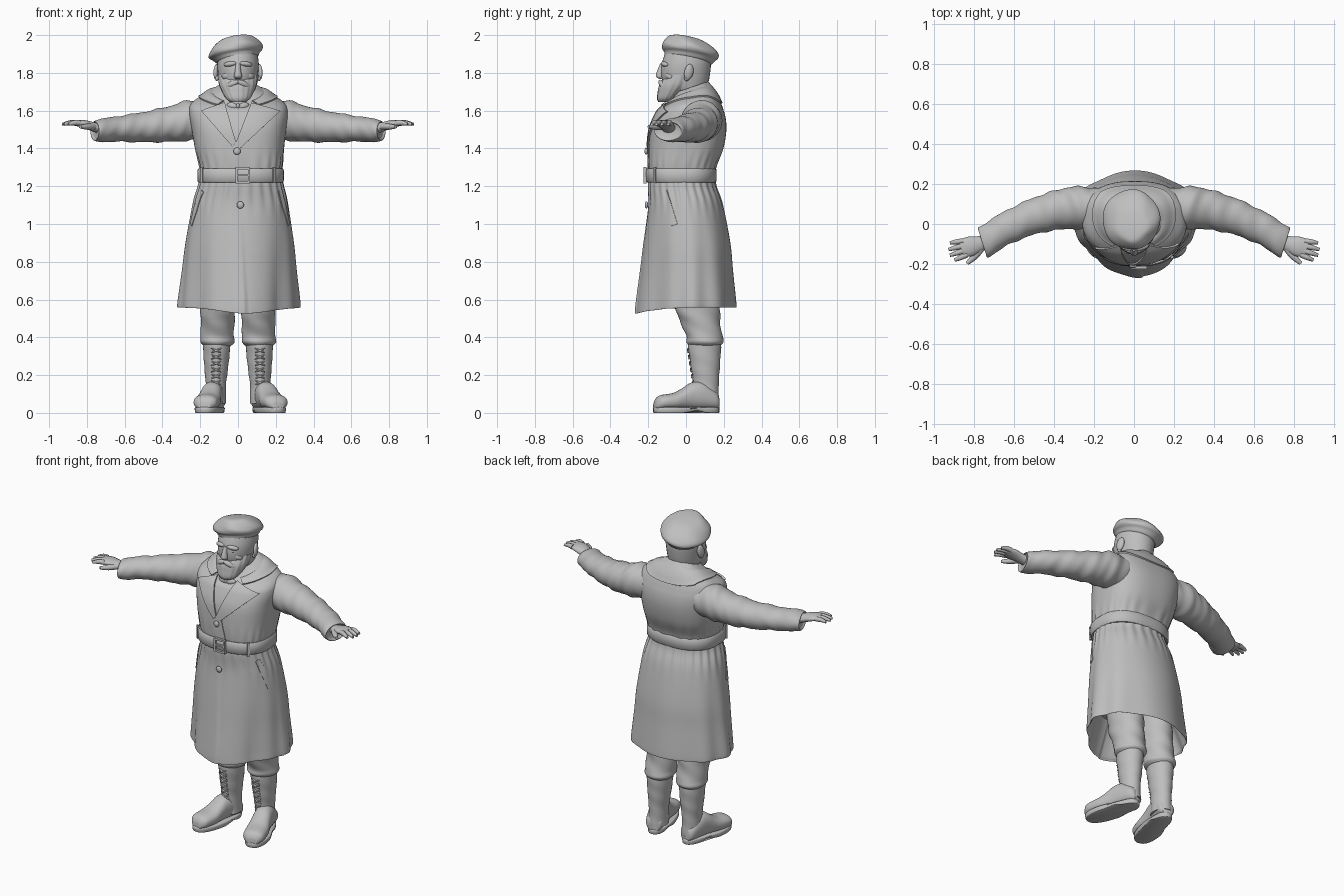
import bpy, bmesh
from math import sin, cos, pi, exp, radians
from mathutils import Vector, Euler
from mathutils.bvhtree import BVHTree

cube = bpy.data.objects.get("Cube")
if cube:
    bpy.data.objects.remove(cube, do_unlink=True)

X, Y, Z = Vector((1, 0, 0)), Vector((0, 1, 0)), Vector((0, 0, 1))
GREY = (.52, .52, .52, 1)
clay = bpy.data.materials.new("grey clay")
clay.use_nodes = True
clay.diffuse_color = GREY
clay.node_tree.nodes["Principled BSDF"].inputs["Base Color"].default_value = GREY


def finish(name, bm, angle=45):
    bmesh.ops.recalc_face_normals(bm, faces=bm.faces[:])
    mesh = bpy.data.meshes.new(name)
    bm.to_mesh(mesh)
    bm.free()
    mesh.materials.append(clay)
    mesh.shade_smooth()
    mesh.set_sharp_from_angle(angle=radians(angle))
    obj = bpy.data.objects.new(name, mesh)
    bpy.context.scene.collection.objects.link(obj)
    return obj


def smooth_keys(keys, steps):
    """Catmull-Rom interpolation of the key sections."""
    out = []
    for i in range(len(keys) - 1):
        quad = [keys[max(0, min(len(keys) - 1, j))] for j in range(i - 1, i + 3)]
        for s in range(steps):
            t = s / steps
            out.append([b + .5 * t * (c - a + t * (2*a - 5*b + 4*c - d + t * (3*(b - c) + d - a)))
                        for a, b, c, d in zip(*quad)])
    return out + [list(keys[-1])]


def loft(name, keys, n=24, steps=4, u=X, v=Y, power=2, wave=None, bend=None):
    """Skin through sections (x, y, z, half size along u, half size along v)."""
    bm, rings = bmesh.new(), []
    for x, y, z, a, b in smooth_keys(keys, steps):
        centre, ring = Vector((x, y, z)), []
        for i in range(n):
            ang = 2 * pi * i / n
            c, s = cos(ang), sin(ang)
            c, s = [abs(k) ** (2 / power) * (1 if k > 0 else -1) for k in (c, s)]
            k = wave(ang, centre) if wave else 1
            p = centre + u * (a * c * k) + v * (b * s * k)
            ring.append(bm.verts.new(bend(p) if bend else p))
        rings.append(ring)
    for r, q in zip(rings, rings[1:]):
        for i in range(n):
            j = (i + 1) % n
            bm.faces.new((r[i], r[j], q[j], q[i]))
    bm.faces.new(rings[0])
    bm.faces.new(rings[-1])
    return finish(name, bm)


def prim(name, loc, size, rot=(0, 0, 0), box=False):
    """Ellipsoid or box with the given half sizes."""
    bm = bmesh.new()
    if box:
        bmesh.ops.create_cube(bm, size=2)
    else:
        bmesh.ops.create_uvsphere(bm, u_segments=20, v_segments=12, radius=1)
    turn = Euler([radians(r) for r in rot]).to_matrix()
    for vert in bm.verts:
        vert.co = turn @ Vector([c * s for c, s in zip(vert.co, size)]) + Vector(loc)
    return finish(name, bm)


def tree_of(obj):
    return BVHTree.FromPolygons([v.co for v in obj.data.vertices],
                                [p.vertices[:] for p in obj.data.polygons])


def project(tree, p, d, lift=.007):
    loc, nor = tree.ray_cast(p, d)[:2]
    if loc is None:
        loc, nor = tree.find_nearest(p)[:2]
    return loc + nor * lift


def sheet(name, point, cols, rows, thick=.009):
    """Thin cloth sheet from a function of two parameters."""
    bm = bmesh.new()
    g = [[bm.verts.new(point(i / cols, j / rows)) for i in range(cols + 1)] for j in range(rows + 1)]
    for j in range(rows):
        for i in range(cols):
            bm.faces.new((g[j][i], g[j][i + 1], g[j + 1][i + 1], g[j + 1][i]))
    bmesh.ops.recalc_face_normals(bm, faces=bm.faces[:])
    bmesh.ops.solidify(bm, geom=bm.faces[:], thickness=thick)
    return finish(name, bm)


def patch(name, tree, corners, d=Y, lift=.007, cols=12, rows=16):
    """Four-cornered sheet laid on a surface along d."""
    a, b, c, e = [Vector(k) for k in corners]
    return sheet(name, lambda s, t: project(tree, a.lerp(b, s).lerp(e.lerp(c, s), t), d, lift), cols, rows)


def front(*pts):
    return [(x, -1, z) for x, z in pts]


# coat skirt: gathered under the belt, narrower in front, hollow at the hem
def skirt_wave(ang, c):
    gather = exp(-((c.z - 1.19) / .1) ** 2)
    drape = max(0, 1.15 - c.z)
    return 1 + .016 * gather * sin(26 * ang + sin(3 * ang)) + .035 * drape * sin(9 * ang + 2 * sin(2 * ang))


def skirt_bend(p):
    if p.y < 0:
        w = max(0, min(1, (1.1 - p.z) / .5))
        p.x -= (p.x - .01) * .18 * w * min(1, -p.y / .16)
        overlap = .018 * exp(-((p.x - .04) / .09) ** 2)
        # the upper layer of the overlap ends in a step at the closing edge
        edge = .02 + .03 * w
        overlap += .01 * max(0, min(1, (edge - p.x) / .012)) * max(0, min(1, (p.x + .16) / .15))
        p.y -= overlap * w
        p.z -= .032 * w ** 3 * exp(-((p.x - .04) / .18) ** 2)
    return p


skirt = loft("coat_skirt", [
    (.01, .01, .75, .24, .18), (.005, .01, .6, .3, .235), (.005, .007, .566, .314, .25),
    (.005, .007, .576, .322, .255), (.007, .008, .75, .302, .238), (.009, .008, .9, .286, .225),
    (.012, -.002, 1.1, .253, .197), (.015, -.02, 1.2, .226, .18), (.015, -.022, 1.26, .215, .175)],
    n=200, steps=8, power=2.1, wave=skirt_wave, bend=skirt_bend)
skirt_tree = tree_of(skirt)


# coat body, with the neck opening sloping down to the front
def body_wave(ang, c):
    return 1 + .014 * exp(-((c.z - 1.31) / .06) ** 2) * sin(22 * ang + 2 * sin(2 * ang))


def body_bend(p):
    p.z += .35 * max(0, min(1, (p.z - 1.6) / .12)) * (p.y - .03)
    return p


body = loft("coat_body", [
    (.015, -.022, 1.24, .208, .17), (.015, -.018, 1.31, .22, .18), (.008, 0, 1.4, .236, .198),
    (.005, .013, 1.5, .25, .201), (.003, .025, 1.58, .262, .181), (0, .03, 1.635, .25, .151),
    (0, .032, 1.675, .19, .117), (0, .03, 1.71, .13, .09), (0, .025, 1.725, .1, .08)],
    n=96, steps=6, power=2.6, wave=body_wave, bend=body_bend)
body_tree = tree_of(body)

# front closing, lapels and pockets
patch("chest_flap", body_tree, front((-.03, 1.43), (.02, 1.43), (.05, 1.29), (-.1, 1.29)), lift=.004)
patch("left_lapel", body_tree, front((.07, 1.635), (.22, 1.595), (.0, 1.39), (-.02, 1.41)), lift=.01)
patch("right_lapel", body_tree, front((-.07, 1.635), (-.19, 1.595), (-.03, 1.41), (-.01, 1.43)), lift=.012)
for side, s in (("left", 1), ("right", -1)):
    patch(side + "_pocket", skirt_tree,
          [(s, -.125, 1.17), (s, -.1, 1.18), (s, -.045, 1.0), (s, -.075, .99)], -X * s, lift=.004, cols=6)


# turned-down collar lying close to the shoulders
def collar_point(s, t):
    a = radians(-145 + 290 * s)
    top = Vector((.108 * sin(a), .02 + .098 * cos(a), 1.695 + .06 * cos(a)))
    low = Vector((.19 * sin(a), .03 + .175 * cos(a), 1.64 + .005 * cos(a)))
    loc, nor = body_tree.find_nearest(low)[:2]
    p = top.lerp(loc + nor * .009, t)
    loc, nor = body_tree.find_nearest(p)[:2]
    return p.lerp(loc + nor * .012, sin(pi * t) * .85)


sheet("collar", collar_point, 48, 10, .008)

# belt, buckle, loops and buttons
belt = loft("belt", [(.014, -.025, z, a, b) for z, a, b in (
    (1.222, .218, .176), (1.226, .228, .186), (1.288, .228, .187), (1.292, .218, .176))],
    n=72, steps=2, power=2.5)
belt_tree = tree_of(belt)
for s in (-1, 1):
    prim("buckle_side", (.025 + .033 * s, -.217, 1.258), (.006, .008, .042), box=True)
    prim("buckle_bar", (.025, -.217, 1.258 + .037 * s), (.038, .008, .006), box=True)
    spot = project(belt_tree, Vector((.19 * s, -1, 1.258)), Y, .001)
    prim("belt_loop", spot, (.008, .005, .042), (0, 0, 42 * s), box=True)
prim("buckle_prong", (.03, -.218, 1.258), (.033, .006, .005), box=True)
for tree, x, z in ((skirt_tree, .012, 1.1), (body_tree, -.005, 1.385)):
    prim("button", project(tree, Vector((x, -1, z)), Y, .012), (.019, .009, .019))

# head, beard and face
loft("head", [(0, .03, 1.6, .07, .075), (0, .027, 1.68, .08, .083), (0, .003, 1.73, .094, .112),
              (0, -.003, 1.78, .104, .128), (0, .002, 1.85, .11, .13), (0, .01, 1.92, .1, .115)], n=32)
loft("beard", [(0, -.112, 1.646, .04, .034), (0, -.1, 1.665, .064, .053), (0, -.075, 1.7, .084, .074),
               (0, -.045, 1.74, .1, .095), (0, -.02, 1.79, .107, .085)], n=64, steps=6,
     wave=lambda ang, c: 1 + .02 * sin(17 * ang + 40 * c.z))
loft("nose", [(0, -.122, 1.85, .012, .014), (0, -.134, 1.81, .016, .019),
              (0, -.139, 1.782, .021, .02), (0, -.128, 1.767, .014, .012)], n=16)
for s in (-1, 1):
    prim("moustache", (.028 * s, -.126, 1.742), (.04, .017, .016), (0, 24 * s, 20 * s))
    prim("brow", (.042 * s, -.113, 1.847), (.036, .018, .014), (0, 8 * s, 20 * s))
    prim("eye", (.04 * s, -.112, 1.82), (.016, .01, .007), (0, 0, 15 * s))
    prim("cheek", (.055 * s, -.085, 1.785), (.034, .025, .022), (0, 20 * s, 28 * s))
    prim("ear", (.115 * s, .015, 1.805), (.013, .025, .042), (-12, 0, 18 * s))
    prim("ear_lobe", (.112 * s, .004, 1.772), (.01, .014, .015))
    prim("bow_tie", (.03 * s, -.112, 1.625), (.03, .014, .018), (0, -12 * s, 15 * s))
prim("bow_knot", (0, -.12, 1.625), (.011, .012, .013))


# flat cap, tilted back and to one side
def cap_bend(p):
    p.z += .16 * (p.x + .012) - .17 * (p.y - .025)
    return p


loft("cap", [(-.005, .015, 1.862, .103, .118), (-.005, .015, 1.87, .112, .127), (-.01, .02, 1.887, .125, .135),
             (-.013, .022, 1.903, .142, .148), (-.013, .022, 1.925, .14, .147), (-.013, .015, 1.955, .115, .122),
             (-.012, .0, 1.98, .075, .08), (-.012, -.01, 1.987, .02, .02)], n=64, steps=5,
     wave=lambda ang, c: 1 + .03 * sin(5 * ang + 30 * c.z) * max(0, min(1, (c.z - 1.9) / .03)), bend=cap_bend)


# sleeves with creases, and hands
def sleeve_wave(ang, c):
    x = abs(c.x)
    return 1 + .03 * sin(48 * x + 2 * cos(ang)) + .02 * sin(85 * x + 3 * sin(ang))


for side, s in (("left", 1), ("right", -1)):
    def place(*k):
        return (k[0] * s,) + k[1:]

    across = Vector((.3 * s, .95, 0))
    along = Vector((.95 * s, -.28, 0))
    loft(side + "_sleeve", [
        place(.15, .08, 1.55, .105, .1), place(.26, .08, 1.548, .113, .106), place(.36, .072, 1.53, .102, .095),
        place(.5, .038, 1.513, .088, .08), place(.64, -.022, 1.503, .08, .067), place(.75, -.09, 1.493, .078, .058),
        place(.751, -.09, 1.495, .06, .042)], n=40, steps=8, u=across, v=Z, wave=sleeve_wave)
    loft(side + "_palm", [place(.72, -.085, 1.5, .036, .028), place(.775, -.1, 1.517, .04, .025),
                          place(.82, -.112, 1.53, .05, .021), place(.865, -.124, 1.535, .044, .014)],
         n=20, u=across, v=Z)
    knuckles = Vector(place(.845, -.119, 1.534))
    for f, reach in ((-1.5, .07), (-.5, .085), (.5, .083), (1.5, .066)):
        base = knuckles + across * (.024 * f)
        tip = base + along * reach + across * (.006 * f) - Z * .006
        mid = base.lerp(tip, .5) + Z * .005
        loft(side + "_finger", [(*base, .014, .015), (*mid, .013, .0135), (*tip, .008, .008)],
             n=12, u=across, v=Z)
    loft(side + "_thumb", [place(.765, -.12, 1.515, .02, .017), place(.8, -.165, 1.515, .017, .016),
                           place(.835, -.198, 1.515, .009, .009)], n=12, u=Vector((.8 * s, .6, 0)), v=Z)

    # trouser legs bloused over laced boots
    loft(side + "_trouser_leg", [
        place(.11, .1, .355, .072, .082), place(.11, .1, .375, .09, .098), place(.11, .096, .41, .088, .096),
        place(.108, .076, .48, .089, .105), place(.108, .06, .56, .092, .118), place(.11, .04, .75, .095, .12)],
        n=40, steps=6, wave=lambda ang, c: 1 + .022 * sin(3 * ang + 55 * c.z))
    loft(side + "_boot_shaft", [
        place(.118, .105, .05, .056, .07), place(.117, .105, .15, .054, .068), place(.115, .102, .25, .064, .078),
        place(.113, .098, .36, .073, .088), place(.112, .098, .385, .068, .082)],
        n=32, steps=6, wave=lambda ang, c: 1 + .015 * sin(2 * ang + 70 * c.z))
    heel = Vector((.112 * s, .168, 0))
    toe = Vector((.212 if s > 0 else -.18, -.165, 0))
    run = (toe - heel).normalized()
    wide = run.cross(Z)
    loft(side + "_boot_foot", [(*(heel.lerp(toe, t) + Z * (h + .018)), w, h) for t, w, h in (
        (0, .036, .036), (.06, .052, .05), (.25, .057, .072), (.42, .057, .071),
        (.56, .061, .056), (.7, .067, .044), (.9, .063, .038), (.97, .046, .03), (1, .03, .02))],
        n=28, u=wide, v=Z, power=2.3)

    def arch(p):
        p.z += .014 * exp(-((p.y - .055) / .035) ** 2) * (p.z < .02)
        p.x += (heel.x - p.x) * .15 * max(0, min(1, (p.y + .02) / .1))
        return p
    centre = heel.lerp(toe, .5)
    loft(side + "_sole", [(*(centre + Z * z), a, a + .107) for z, a in (
        (0, .067), (.004, .07), (.024, .072), (.03, .067))], n=48, steps=2, u=wide, v=run, power=2.5, bend=arch)
    for i in range(6):
        for tilt in (-24, 24):
            prim(side + "_lace", (.116 * s, .038 - .0055 * i, .16 + .034 * i),
                 (.03, .006, .005), (0, tilt, 0))
